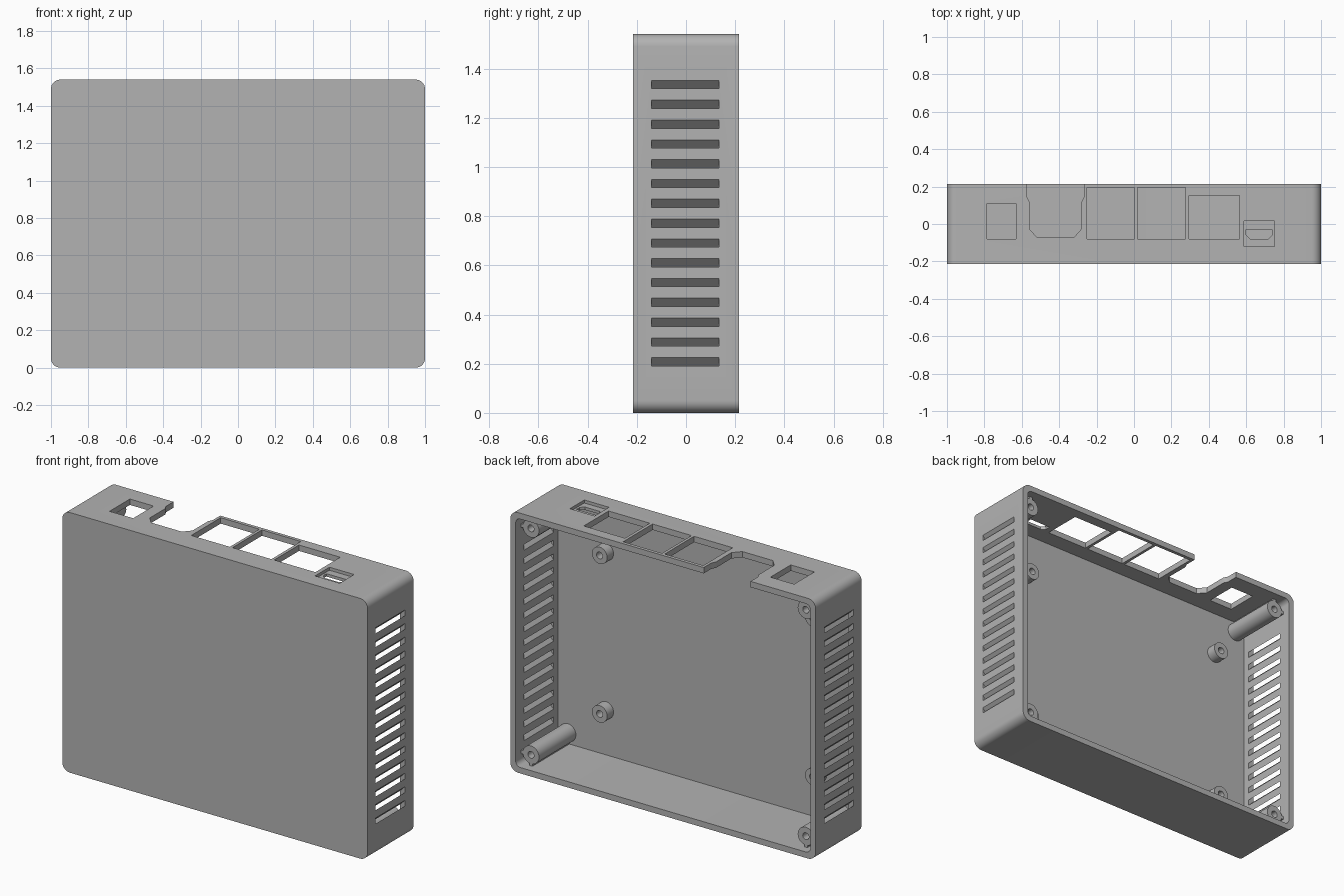
import bpy, bmesh, math
from mathutils import Vector

cube = bpy.data.objects.get("Cube")
if cube:
    bpy.data.objects.remove(cube, do_unlink=True)

WIDTH, HEIGHT, FRONT, BACK = 2.0, 1.54, -0.215, 0.215
WALL, RADIUS = 0.035, 0.05
PANEL_INNER = FRONT + WALL

grey = bpy.data.materials.new("light grey plastic")
grey.use_nodes = True
COLOUR = (0.45, 0.45, 0.45, 1)
grey.diffuse_color = COLOUR
grey.node_tree.nodes["Principled BSDF"].inputs["Base Color"].default_value = COLOUR


def add_prism(bm, points, sweep):
    """Sweep a closed outline along a vector."""
    face = bm.faces.new([bm.verts.new(p) for p in points])
    result = bmesh.ops.extrude_face_region(bm, geom=[face], use_keep_orig=True)
    verts = [g for g in result["geom"] if isinstance(g, bmesh.types.BMVert)]
    bmesh.ops.translate(bm, verts=verts, vec=Vector(sweep))


def finish(name, bm):
    bmesh.ops.recalc_face_normals(bm, faces=bm.faces)
    mesh = bpy.data.meshes.new(name)
    bm.to_mesh(mesh)
    bm.free()
    mesh.materials.append(grey)
    obj = bpy.data.objects.new(name, mesh)
    bpy.context.scene.collection.objects.link(obj)
    return obj


def cut(obj, bm):
    """Subtract the solids in bm from obj, then discard the cutter."""
    cutter = finish("cutter", bm)
    mod = obj.modifiers.new("cut", "BOOLEAN")
    mod.operation, mod.solver, mod.object = "DIFFERENCE", "EXACT", cutter
    graph = bpy.context.evaluated_depsgraph_get()
    mesh = bpy.data.meshes.new_from_object(obj.evaluated_get(graph))
    obj.modifiers.clear()
    obj.data = mesh
    bpy.data.objects.remove(cutter, do_unlink=True)


def rounded_outline(inset, radius, y):
    hx, hz = WIDTH / 2 - inset - radius, HEIGHT / 2 - inset - radius
    points = []
    for i, (sx, sz) in enumerate([(1, 1), (-1, 1), (-1, -1), (1, -1)]):
        for k in range(9):
            a = math.radians(90 * i + 90 * k / 8)
            points.append((sx * hx + radius * math.cos(a), y,
                           HEIGHT / 2 + sz * hz + radius * math.sin(a)))
    return points


def smooth(obj):
    bpy.ops.object.select_all(action="DESELECT")
    obj.select_set(True)
    bpy.context.view_layer.objects.active = obj
    bpy.ops.object.shade_smooth_by_angle(angle=math.radians(30))


# Tray with an open back
bm = bmesh.new()
add_prism(bm, rounded_outline(0, RADIUS, FRONT), (0, BACK - FRONT, 0))
case = finish("case_shell", bm)
bm = bmesh.new()
add_prism(bm, rounded_outline(WALL, 0.03, PANEL_INNER), (0, 0.6, 0))
cut(case, bm)

# Side vents, sloping down towards the inside
bm = bmesh.new()
for side in (-1, 1):
    for i in range(15):
        z = 0.208 + 0.0805 * i
        over = 0.01
        outline = [(side * (1 + over), y, z + dz + over)
                   for y, dz in ((-0.14, -0.017), (0.135, -0.017), (0.135, 0.017), (-0.14, 0.017))]
        depth = WALL + 2 * over
        add_prism(bm, outline, (-side * depth, 0, -depth))
cut(case, bm)

# Port openings through the top wall
bm = bmesh.new()
ports = [(-0.785, -0.63, -0.08, 0.11), (-0.25, 0.003, -0.08, 0.195),
         (0.02, 0.275, -0.08, 0.195), (0.293, 0.563, -0.08, 0.152)]
for x0, x1, y0, y1 in ports:
    add_prism(bm, [(x, y, HEIGHT - 0.1) for x, y in ((x0, y0), (x1, y0), (x1, y1), (x0, y1))],
              (0, 0, 0.2))
# Stepped notch open to the rim
half = [(0.1, -0.07), (0.14, -0.025), (0.14, 0.12), (0.153, 0.145), (0.153, 0.3)]
notch = half + [(-x, y) for x, y in reversed(half)]
add_prism(bm, [(x - 0.42, y, HEIGHT - 0.1) for x, y in notch], (0, 0, 0.2))
# Small connector slot
slot = [(0.6, -0.03), (0.6, -0.06), (0.622, -0.08), (0.718, -0.08), (0.738, -0.06), (0.738, -0.03)]
add_prism(bm, [(x, y, HEIGHT - 0.1) for x, y in slot], (0, 0, 0.2))
cut(case, bm)
# Recess around the small slot
bm = bmesh.new()
recess = [(0.588, -0.12), (0.75, -0.12), (0.75, 0.015), (0.588, 0.015)]
add_prism(bm, [(x, y, HEIGHT - 0.018) for x, y in recess], (0, 0, 0.1))
cut(case, bm)
smooth(case)


def tube(name, x, z, y_end, outer, inner, depth):
    """Screw post rising from the front panel with a blind hole."""
    sides = 32
    rings = [(outer, PANEL_INNER - 0.005), (outer, y_end), (inner, y_end), (inner, y_end - depth)]
    bm = bmesh.new()
    loops = []
    for r, y in rings:
        loops.append([bm.verts.new((x + r * math.cos(2 * math.pi * k / sides), y,
                                    z + r * math.sin(2 * math.pi * k / sides)))
                      for k in range(sides)])
    for a, b in zip(loops, loops[1:]):
        for k in range(sides):
            n = (k + 1) % sides
            bm.faces.new((a[k], a[n], b[n], b[k]))
    bm.faces.new(loops[0])
    bm.faces.new(loops[-1])
    obj = finish(name, bm)
    smooth(obj)


def box(name, lo, hi):
    bm = bmesh.new()
    add_prism(bm, [(lo[0], lo[1], lo[2]), (hi[0], lo[1], lo[2]),
                   (hi[0], hi[1], lo[2]), (lo[0], hi[1], lo[2])], (0, 0, hi[2] - lo[2]))
    finish(name, bm)


# Corner screw pillars, each tied to both walls by a rib
POST_END, INSET, RIB = 0.165, 0.1, 0.01
for sx, x_name in ((1, "left"), (-1, "right")):
    for top, z_name in ((False, "lower"), (True, "upper")):
        x = sx * (1 - INSET)
        z = HEIGHT - INSET if top else INSET
        label = z_name + "_" + x_name
        tube(label + "_pillar", x, z, POST_END, 0.053, 0.02, 0.2)
        xs = sorted((x + sx * 0.045, sx * (1 - WALL / 2)))
        box(label + "_side_rib", (xs[0], PANEL_INNER, z - RIB), (xs[1], POST_END, z + RIB))
        zs = sorted((z + (0.045 if top else -0.045), HEIGHT - WALL / 2 if top else WALL / 2))
        box(label + "_end_rib", (x - RIB, PANEL_INNER, zs[0]), (x + RIB, POST_END, zs[1]))

# Short board standoffs
for x, x_name in ((0.65, "left"), (-0.745, "right")):
    for z, z_name in ((0.3, "lower"), (1.238, "upper")):
        tube(z_name + "_" + x_name + "_standoff", x, z, -0.12, 0.05, 0.02, 0.05)
